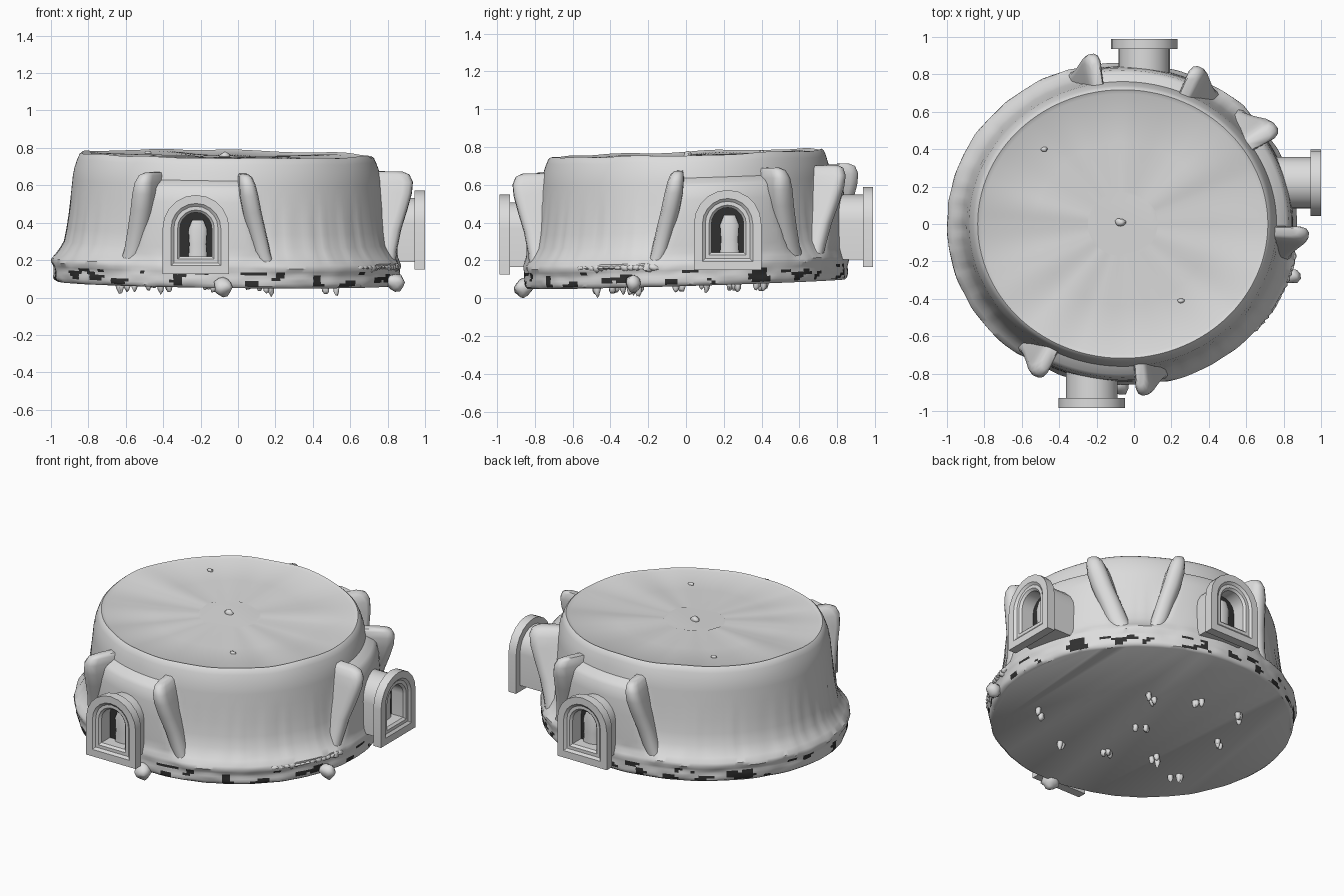
import bpy, bmesh, math, random
from mathutils import Vector, noise

random.seed(4)
if "Cube" in bpy.data.objects:
    bpy.data.objects.remove(bpy.data.objects["Cube"], do_unlink=True)

CX, RX, RY = -0.06, 0.94, 0.87          # plan ellipse of the chamber


def material(name, value):
    m = bpy.data.materials.new(name)
    m.use_nodes = True
    m.diffuse_color = (value, value, value, 1)
    m.node_tree.nodes["Principled BSDF"].inputs["Base Color"].default_value = m.diffuse_color
    return m


STONE = material("pale stone", 0.72)
DARK = material("dark gap", 0.03)


def tilt(x, y, z):
    """Lean the whole chamber slightly towards the front."""
    return Vector((x, y, z + 0.03 * y - 0.012 * x))


def finish(name, bm, angle=35):
    bmesh.ops.recalc_face_normals(bm, faces=bm.faces[:])
    mesh = bpy.data.meshes.new(name)
    bm.to_mesh(mesh)
    bm.free()
    mesh.materials.append(STONE)
    mesh.materials.append(DARK)
    ob = bpy.data.objects.new(name, mesh)
    bpy.context.collection.objects.link(ob)
    bpy.ops.object.select_all(action='DESELECT')
    ob.select_set(True)
    bpy.context.view_layer.objects.active = ob
    bpy.ops.object.shade_smooth_by_angle(angle=math.radians(angle))
    return ob


def loft(bm, loops):
    """Skin closed loops of points, cap both ends, return the last cap."""
    rings = [[bm.verts.new(p) for p in loop] for loop in loops]
    for a, b in zip(rings, rings[1:]):
        for i in range(len(a)):
            j = (i + 1) % len(a)
            bm.faces.new((a[i], a[j], b[j], b[i]))
    bm.faces.new(rings[0])
    return bm.faces.new(rings[-1])


# Portals: lateral centre, outer reach, sill height, and frame (side, outward)
PORTALS = {
    "front": (-0.225, 0.985, 0.125, Vector((1, 0, 0)), Vector((0, -1, 0))),
    "back": (0.055, 0.99, 0.165, Vector((1, 0, 0)), Vector((0, 1, 0))),
    "side": (0.22, 1.0, 0.15, Vector((0, 1, 0)), Vector((1, 0, 0))),
}


def bay_mask(x, y, z):
    """1 inside the thickened bay around a portal, 0 on the plain wall."""
    best = 0
    for centre, reach, sill, side, out in PORTALS.values():
        p = Vector((x, y, 0))
        if p.dot(out) > 0.3:
            width = 0.27 + 0.24 * (0.64 - z)
            t = (width + 0.03 - abs(p.dot(side) - centre)) / 0.06
            best = max(best, min(1, max(0, t)))
    return best


# Chamber body: height, plain wall scale, bay wall scale
profile = [(0.075, 0.965, 0.965), (0.085, 0.98, 0.98), (0.10, 0.985, 0.985),
           (0.115, 0.985, 0.985), (0.13, 0.985, 0.985), (0.145, 0.985, 0.985),
           (0.16, 0.99, 0.985), (0.18, 1.0, 0.99), (0.20, 0.997, 0.985),
           (0.225, 0.97, 0.975), (0.25, 0.95, 0.97), (0.29, 0.925, 0.97),
           (0.36, 0.91, 0.968), (0.44, 0.897, 0.965), (0.53, 0.888, 0.96),
           (0.60, 0.88, 0.945), (0.62, 0.878, 0.925), (0.645, 0.875, 0.875),
           (0.69, 0.865, 0.865), (0.73, 0.85, 0.85), (0.755, 0.838, 0.838),
           (0.765, 0.825, 0.825), (0.755, 0.80, 0.80), (0.75, 0.5, 0.5), (0.75, 0.2, 0.2)]
SEG = 240
loops = []
for z, plain, bay in profile:
    loop = []
    for i in range(SEG):
        a = math.tau * i / SEG
        bx, by = CX + RX * math.cos(a), RY * math.sin(a)
        k = bay_mask(bx, by, z)
        s = plain + (bay - plain) * k
        if 0.22 < z < 0.5:      # shallow vertical flutes in the plain wall
            s += 0.006 * (1 - k) * noise.noise(Vector((bx, by, 0)) * 18)
        if z < 0.24:            # rough rim
            s += 0.008 * noise.noise(Vector((bx, by, z * 3)) * 9)
        dz = 0.01 * noise.noise(Vector((bx * 3, by * 3, 1))) if z > 0.7 else 0
        loop.append(tilt(CX + s * RX * math.cos(a), s * RY * math.sin(a), z + dz))
    loops.append(loop)
bm = bmesh.new()
loft(bm, loops)
# Dark gaps broken into the rim
for f in bm.faces:
    c = f.calc_center_median()
    h = c.z - 0.03 * c.y + 0.012 * c.x
    if 0.085 < h < 0.165 and len(f.verts) == 4:
        f.material_index = int(noise.noise(Vector((c.x * 11, c.y * 11, c.z * 26))) > 0.22)
finish("chamber_body", bm, 40)


# Leaning fins either side of each portal
def fin_loops(centre, side, out, sign):
    levels = [(0.18, 0.40, 0.045, 0.975), (0.27, 0.365, 0.05, 0.98),
              (0.38, 0.335, 0.05, 1.0), (0.48, 0.305, 0.05, 1.03),
              (0.57, 0.285, 0.048, 1.055), (0.63, 0.275, 0.042, 1.06),
              (0.67, 0.268, 0.034, 1.04), (0.685, 0.262, 0.022, 1.0)]
    for z, lateral, half, reach in levels:
        section = [(-1, 0.84), (-1, reach - 0.05), (-0.75, reach - 0.015), (-0.3, reach),
                   (0.3, reach), (0.75, reach - 0.015), (1, reach - 0.05), (1.15, 0.84)]
        loop = []
        for w, scale in section:
            u = centre + sign * (lateral + half * w)
            if side.x:
                x, y = u - CX, out.y * RY * math.sqrt(1 - ((u - CX) / RX) ** 2)
            else:
                x, y = RX * math.sqrt(1 - (u / RY) ** 2), u
            loop.append(tilt(CX + x * scale, y * scale, z))
        yield loop


# Arched portal outline, shrunk evenly by an inset
def arch(inset, depth, portal):
    centre, reach, sill, side, out = portal
    half, spring = 0.178 - inset, 0.245
    pts = [(-half, inset), (half, inset)]
    pts += [(half * math.cos(math.pi * i / 10), spring + half * math.sin(math.pi * i / 10))
            for i in range(11)]
    return [side * (centre + u) + out * (reach - depth) + Vector((0, 0, sill + v))
            for u, v in pts]


for name, portal in PORTALS.items():
    centre, reach, sill, side, out = portal
    for sign, label in ((-1, "low"), (1, "high")):
        bm = bmesh.new()
        loft(bm, fin_loops(centre, side, out, sign))
        finish(f"{name}_fin_{label}", bm, 50)
    # Neck, flange, stepped frame and recessed opening
    bm = bmesh.new()
    steps = [(0.04, 0.25), (0.04, 0.055), (0, 0.055), (0, 0), (0.045, 0),
             (0.06, 0.012), (0.08, 0.012), (0.093, 0.025), (0.093, 0.11)]
    loft(bm, [arch(i, d, portal) for i, d in steps]).material_index = 1
    finish(f"{name}_portal", bm, 25)
    # Pale rubble standing in the opening
    bm = bmesh.new()
    rubble = []
    for v, r in ((0.09, 0.05), (0.16, 0.045), (0.24, 0.05), (0.29, 0.03)):
        rubble.append([side * (centre + 0.01 + r * math.cos(a)) + Vector((0, 0, sill + v))
                       + out * (reach - 0.10 + 0.4 * r * math.sin(a))
                       for a in [math.tau * i / 10 for i in range(10)]])
    loft(bm, rubble)
    finish(f"{name}_rubble", bm)


def lump(bm, centre, size):
    made = bmesh.ops.create_icosphere(bm, subdivisions=2, radius=1)["verts"]
    for v in made:
        n = 1 + 0.35 * noise.noise(v.co * 1.5 + centre * 9)
        v.co = Vector([c + p * s * n for c, p, s in zip(centre, v.co, size)])


# Hanging nubs under the floor, in clusters
spots = [(-0.58, 0.2), (0.08, 0.28), (0.37, 0.19), (0.59, 0), (-0.48, -0.19), (-0.25, -0.3),
         (0, -0.05), (0.04, -0.41), (0.42, -0.3), (0.14, -0.65)]
bm = bmesh.new()
for r, u in spots:
    x, y = CX + (u - r) * 0.707, (u + r) * 0.707
    for k in range(3):
        c = tilt(x + random.uniform(-0.04, 0.04), y + random.uniform(-0.03, 0.03), 0.065)
        lump(bm, c, (0.017, 0.017, random.uniform(0.025, 0.045)))
lump(bm, Vector((-0.08, -0.86, 0.055)), (0.05, 0.05, 0.05))
lump(bm, Vector((0.84, -0.28, 0.08)), (0.05, 0.04, 0.045))
finish("floor_nubs", bm, 60)

# Rough debris along the rim
bm = bmesh.new()
for i in range(14):
    a = math.radians(-40 + 2.2 * i)
    c = tilt(CX + 0.96 * RX * math.cos(a), 0.96 * RY * math.sin(a), 0.18)
    lump(bm, c, (0.045, 0.04, random.uniform(0.015, 0.03)))
finish("rim_debris", bm, 60)

# Crumbs on the roof
bm = bmesh.new()
for x, y, s in ((-0.07, 0.01, 0.03), (-0.48, 0.4, 0.018), (0.25, -0.41, 0.018)):
    lump(bm, tilt(x, y, 0.755), (s, s * 0.7, s * 0.7))
finish("roof_crumbs", bm, 60)
